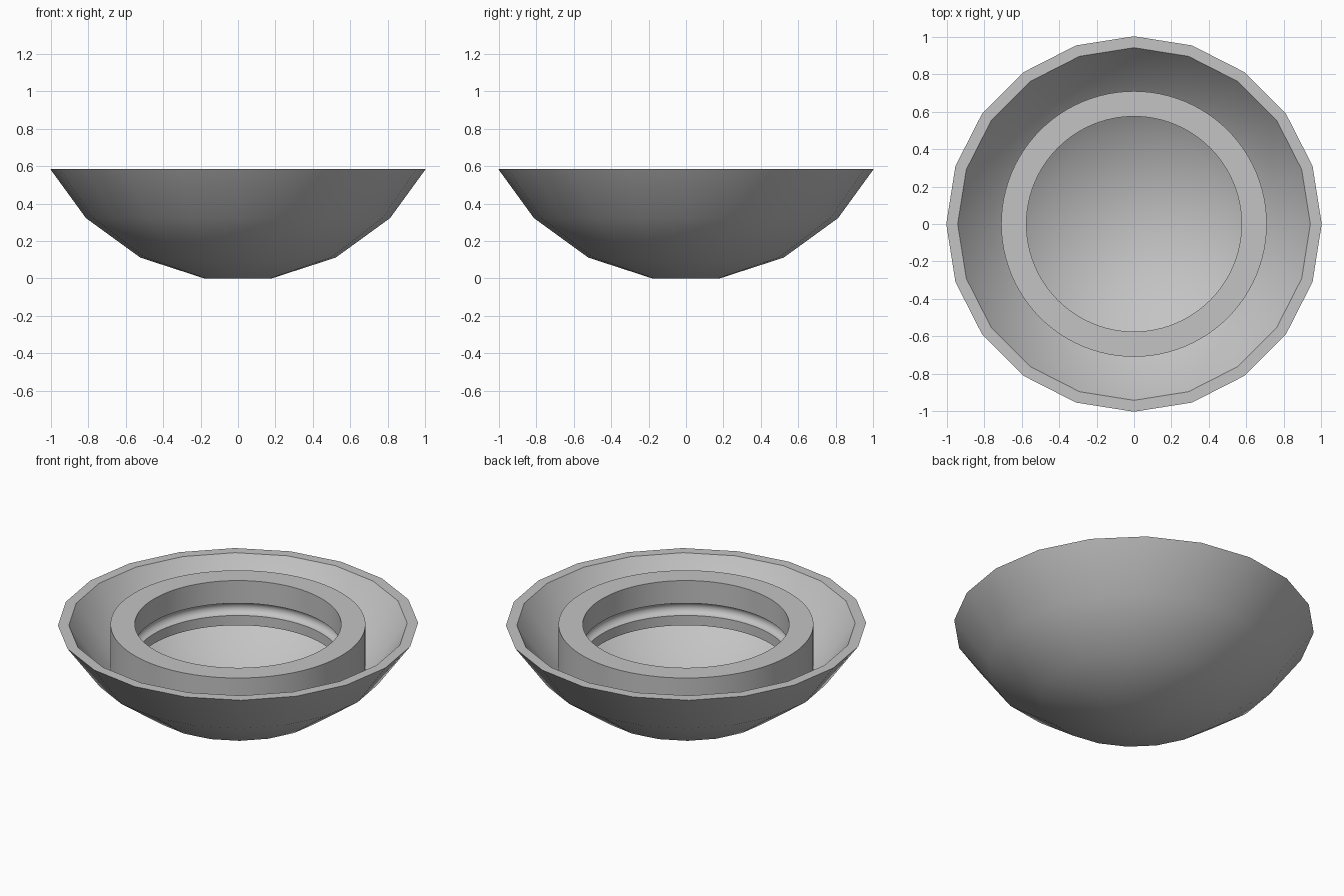
import bpy, bmesh
from math import sin, cos, radians, pi

old = bpy.data.objects.get("Cube")
if old:
    bpy.data.objects.remove(old, do_unlink=True)

GREY = (0.55, 0.55, 0.55, 1)
mat = bpy.data.materials.new("plain grey")
mat.use_nodes = True
mat.diffuse_color = GREY
mat.node_tree.nodes["Principled BSDF"].inputs["Base Color"].default_value = GREY

RIM_Z = 0.585
OUTER_R, INNER_R = 1.15, 1.10
CENTRE_Z = OUTER_R * cos(radians(9))


def lathe(name, profile, sides, closed):
    """Turn an (r, z) profile around z; open profiles get flat end caps."""
    bm = bmesh.new()
    rings = [[bm.verts.new((r * cos(2 * pi * i / sides), r * sin(2 * pi * i / sides), z))
              for i in range(sides)] for r, z in profile]
    pairs = list(zip(rings, rings[1:]))
    if closed:
        pairs.append((rings[-1], rings[0]))
    else:
        bm.faces.new(rings[0])
        bm.faces.new(rings[-1])
    for a, b in pairs:
        for i in range(sides):
            j = (i + 1) % sides
            bm.faces.new((a[i], a[j], b[j], b[i]))
    bmesh.ops.recalc_face_normals(bm, faces=bm.faces)
    mesh = bpy.data.meshes.new(name)
    bm.to_mesh(mesh)
    bm.free()
    mesh.materials.append(mat)
    obj = bpy.data.objects.new(name, mesh)
    bpy.context.collection.objects.link(obj)
    bpy.ops.object.select_all(action='DESELECT')
    obj.select_set(True)
    bpy.context.view_layer.objects.active = obj
    bpy.ops.object.shade_smooth_by_angle(angle=radians(30))
    return obj


def cap_profile(radius):
    """Coarse sphere bottom from its flat base up to the rim plane."""
    pts = [(radius * sin(radians(a)), CENTRE_Z - radius * cos(radians(a)))
           for a in (9, 27, 45, 63)]
    (r0, z0), (r1, z1) = pts[-2:]
    t = (RIM_Z - z0) / (z1 - z0)
    return pts[:-1] + [(r0 + t * (r1 - r0), RIM_Z)]


# Bowl: outer and inner sphere caps joined by a flat rim
lathe("bowl", cap_profile(OUTER_R) + cap_profile(INNER_R)[::-1], 20, False)

# Ring standing in the bowl, with a half-round groove in its inner wall
RING_IN, RING_OUT, RING_BASE = 0.575, 0.71, 0.31
GROOVE_Z, GROOVE_R = 0.408, 0.0375
groove = [(RING_IN + GROOVE_R * cos(a), GROOVE_Z + GROOVE_R * sin(a))
          for a in (pi / 2 - pi * k / 12 for k in range(13))]
lathe("inner_ring",
      [(RING_OUT, RING_BASE), (RING_OUT, RIM_Z), (RING_IN, RIM_Z)]
      + groove + [(RING_IN, RING_BASE)], 96, True)
